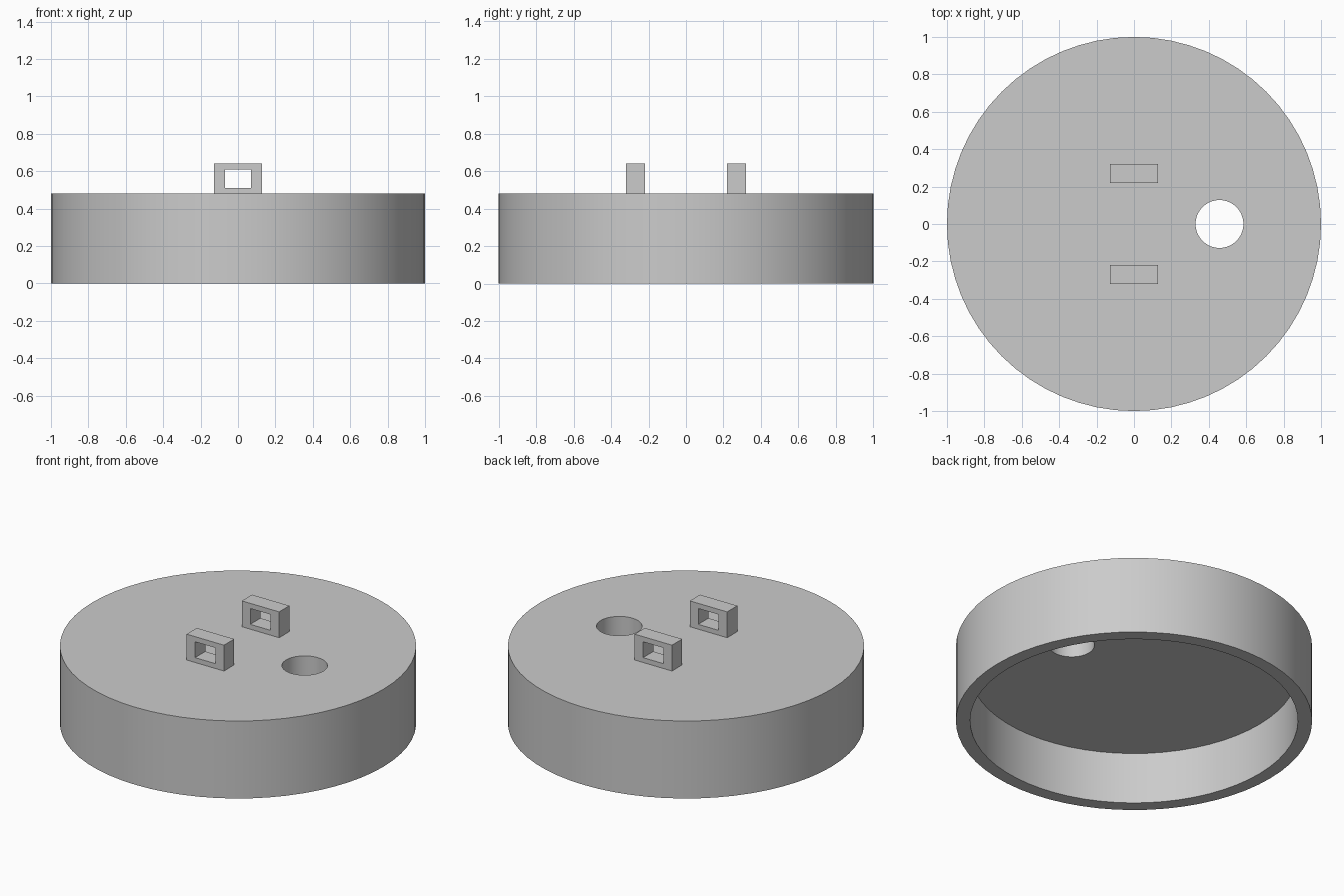
import bpy
import bmesh
import math
from mathutils import Vector

cube = bpy.data.objects.get("Cube")
if cube:
    bpy.data.objects.remove(cube, do_unlink=True)

HEIGHT = 0.48          # top of the cap
CEILING = 0.32         # underside of the cap's top plate
INNER_RADIUS = 0.92

grey = bpy.data.materials.new("plain_grey")
grey.use_nodes = True
colour = (0.6, 0.6, 0.6, 1)
grey.diffuse_color = colour
grey.node_tree.nodes["Principled BSDF"].inputs["Base Color"].default_value = colour


def cylinder(name, radius, bottom, top, x=0, sides=64):
    bpy.ops.mesh.primitive_cylinder_add(
        vertices=sides, radius=radius, depth=top - bottom,
        location=(x, 0, (bottom + top) / 2))
    obj = bpy.context.object
    obj.name = name
    return obj


def cut(target, cutter):
    cutter.hide_render = True
    mod = target.modifiers.new("cut", 'BOOLEAN')
    mod.operation = 'DIFFERENCE'
    mod.solver = 'EXACT'
    mod.object = cutter
    bpy.context.view_layer.objects.active = target
    bpy.ops.object.modifier_apply(modifier=mod.name)
    bpy.data.objects.remove(cutter, do_unlink=True)


def rectangle(bm, half_width, bottom, top, y):
    corners = [(-half_width, bottom), (half_width, bottom),
               (half_width, top), (-half_width, top)]
    return [bm.verts.new((x, y, z)) for x, z in corners]


def square_loop(name, y):
    # Rectangular frame extruded along y
    bm = bmesh.new()
    outer = rectangle(bm, 0.128, HEIGHT, 0.64, y - 0.05)
    inner = rectangle(bm, 0.07, 0.51, 0.608, y - 0.05)
    faces = []
    for i in range(4):
        j = (i + 1) % 4
        faces.append(bm.faces.new((outer[i], outer[j], inner[j], inner[i])))
    new = bmesh.ops.extrude_face_region(bm, geom=faces, use_keep_orig=True)
    moved = [g for g in new["geom"] if isinstance(g, bmesh.types.BMVert)]
    bmesh.ops.translate(bm, verts=moved, vec=Vector((0, 0.1, 0)))
    bmesh.ops.recalc_face_normals(bm, faces=bm.faces)
    mesh = bpy.data.meshes.new(name)
    bm.to_mesh(mesh)
    bm.free()
    obj = bpy.data.objects.new(name, mesh)
    bpy.context.collection.objects.link(obj)
    obj.data.materials.append(grey)


# Round cap, hollow underneath, with a hole through its top plate
cap = cylinder("round_cap", 1, 0, HEIGHT)
cut(cap, cylinder("hollow_cutter", INNER_RADIUS, -0.2, CEILING))
cut(cap, cylinder("hole_cutter", 0.128, 0.2, 0.7, x=0.457, sides=48))
cap.data.materials.clear()
cap.data.materials.append(grey)
bpy.ops.object.select_all(action='DESELECT')
cap.select_set(True)
bpy.context.view_layer.objects.active = cap
bpy.ops.object.shade_smooth_by_angle(angle=math.radians(30))

# Two strap loops on top
square_loop("front_loop", -0.27)
square_loop("back_loop", 0.27)
